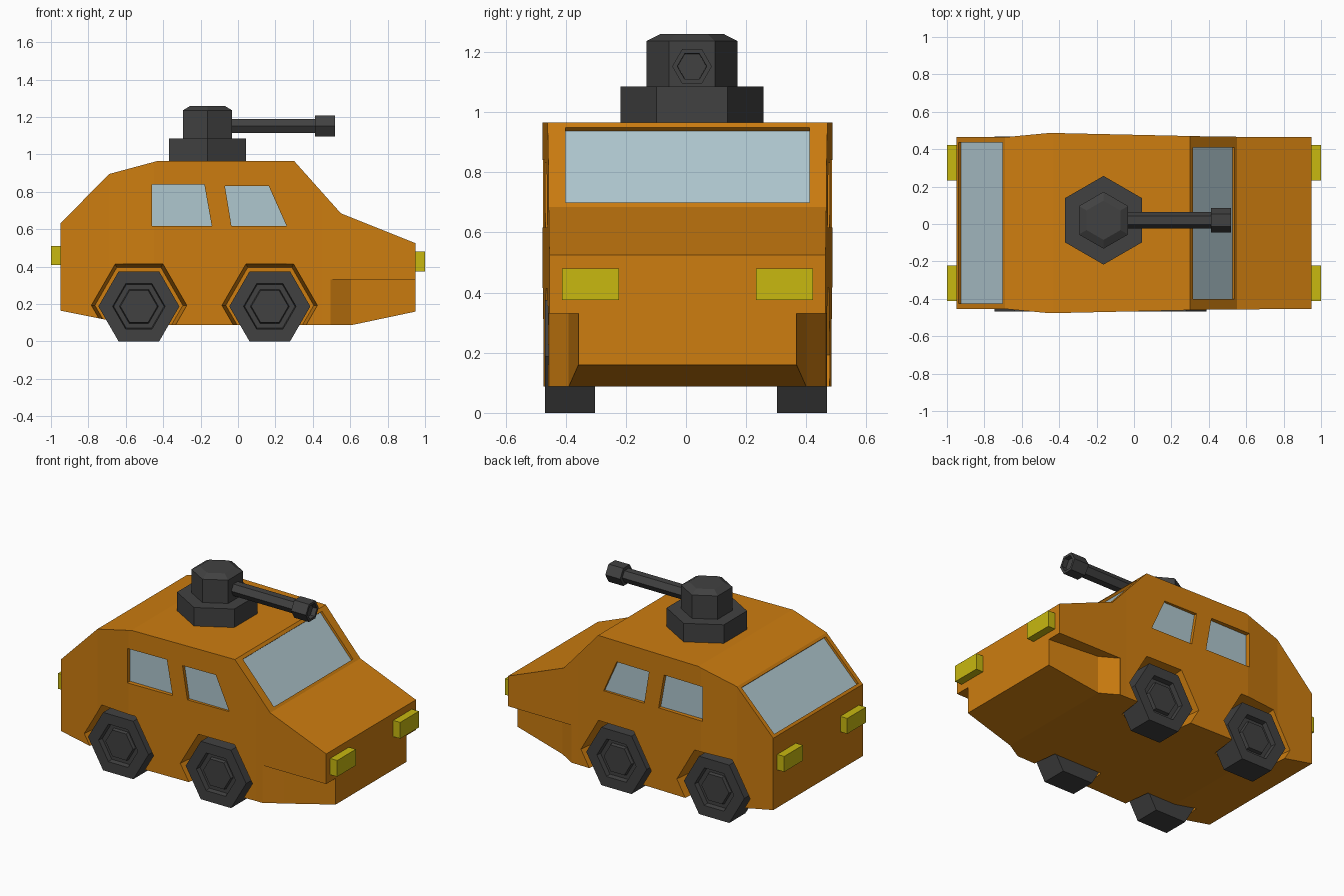
import bpy, bmesh, math
from mathutils import Vector

if "Cube" in bpy.data.objects:
    bpy.data.objects.remove(bpy.data.objects["Cube"])


def mat(name, rgb):
    m = bpy.data.materials.new(name)
    m.diffuse_color = (*rgb, 1)
    m.use_nodes = True
    m.node_tree.nodes["Principled BSDF"].inputs["Base Color"].default_value = m.diffuse_color
    return m


ORANGE = mat("orange_paint", (0.61, 0.205, 0.005))
GLASS = mat("glass", (0.43, 0.57, 0.62))
YELLOW = mat("yellow_light", (0.58, 0.48, 0.005))
DARK = mat("dark_metal", (0.053, 0.053, 0.053))
C = 0.005  # small sideways offset of the body centre


def to3d(p, t, axis):
    a, b = p
    return {"x": (t, a, b), "y": (a, t, b), "z": (a, b, t)}[axis]


def loft(name, sections, axis, material=None, steps=()):
    """Join 2D sections [(points, position)] along an axis.
    steps = (inset, push) pairs applied to the last cap."""
    bm = bmesh.new()
    rings = [[bm.verts.new(to3d(p, t, axis)) for p in pts] for pts, t in sections]
    for r0, r1 in zip(rings, rings[1:]):
        n = len(r0)
        for i in range(n):
            bm.faces.new((r0[i], r0[(i + 1) % n], r1[(i + 1) % n], r1[i]))
    bm.faces.new(rings[0])
    cap = bm.faces.new(rings[-1])
    bmesh.ops.recalc_face_normals(bm, faces=bm.faces[:])
    normal = cap.normal.copy()
    for inset, push in steps:
        bmesh.ops.inset_individual(bm, faces=[cap], thickness=inset)
        bmesh.ops.translate(bm, verts=cap.verts[:], vec=normal * push)
    me = bpy.data.meshes.new(name)
    bm.to_mesh(me)
    bm.free()
    ob = bpy.data.objects.new(name, me)
    bpy.context.collection.objects.link(ob)
    if material:
        me.materials.append(material)
    return ob


def prism(name, pts, axis, a, b, material=None, steps=()):
    return loft(name, [(pts, a), (pts, b)], axis, material, steps)


def hexagon(cx, cy, r, turn=0):
    return [(cx + r * math.cos(math.radians(60 * i + turn)),
             cy + r * math.sin(math.radians(60 * i + turn))) for i in range(6)]


def rect(a0, a1, b0, b1):
    return [(a0, b0), (a1, b0), (a1, b1), (a0, b1)]


def boolean(ob, cutter, op="DIFFERENCE"):
    m = ob.modifiers.new("cut", "BOOLEAN")
    m.operation, m.object, m.solver = op, cutter, "EXACT"
    bpy.context.view_layer.objects.active = ob
    bpy.ops.object.modifier_apply(modifier=m.name)
    bpy.data.objects.remove(cutter)


def slope_panel(p, q, s0, s1, d0, d1):
    """Strip along the slope p-q, between depths d0 and d1 from its surface."""
    p, q = Vector(p), Vector(q)
    d = q - p
    n = Vector((-d.y, d.x)).normalized()
    return [tuple(p + d * s + n * h) for s, h in ((s0, d0), (s1, d0), (s1, d1), (s0, d1))]


# Body: side profile intersected with the slightly bulged plan
profile = [(-0.95, 0.165), (-0.95, 0.63), (-0.69, 0.895), (-0.43, 0.965), (0.30, 0.965),
           (0.55, 0.685), (0.95, 0.525), (0.95, 0.16), (0.605, 0.087), (-0.56, 0.087)]
half = [(-1, 0.459), (-0.69, 0.459), (-0.45, 0.482), (0.45, 0.462), (1, 0.459)]
plan = [(x, C - w) for x, w in half] + [(x, C + w) for x, w in reversed(half)]
body = prism("body", profile, "y", -0.6, 0.6, ORANGE)
boolean(body, prism("plan_cutter", plan, "z", -0.1, 1.2), "INTERSECT")

# Front corner notches, wheel arches and side window recesses
wheel_x = {"rear": -0.53, "front": 0.17}
windows = {
    "rear": [(-0.46, 0.617), (-0.14, 0.617), (-0.18, 0.84), (-0.46, 0.84)],
    "front": [(-0.035, 0.617), (0.26, 0.617), (0.165, 0.83), (-0.07, 0.83)],
}
for side, s in (("right", -1), ("left", 1)):
    notch = [(0.495, 0.46), (0.605, 0.395), (1.0, 0.358), (1.0, 0.6), (0.495, 0.6)]
    boolean(body, prism("notch_cutter", [(x, C + s * y) for x, y in notch], "z", -0.1, 0.33))
    for end, x in wheel_x.items():
        boolean(body, loft("arch_cutter", [(hexagon(x, 0.193, 0.235), s * 0.30),
                                           (hexagon(x, 0.193, 0.262), s * 0.52)], "y"))
    for end, pts in windows.items():
        boolean(body, prism("window_cutter", pts, "y", C + s * 0.45, C + s * 0.6))
        prism(f"{end}_window_{side}", pts, "y", C + s * 0.44, C + s * 0.453, GLASS)

# Windscreen and rear window in recesses on the slopes
for name, p, q, s0, s1, w in (
        ("windscreen", (0.30, 0.965), (0.55, 0.685), 0.06, 0.95, 0.405),
        ("rear_window", (-0.95, 0.63), (-0.69, 0.895), 0.05, 0.95, 0.43)):
    boolean(body, prism("screen_cutter", slope_panel(p, q, s0, s1, -0.02, 0.1), "y", C - w, C + w))
    prism(name, slope_panel(p, q, s0, s1, -0.03, -0.016), "y", C - w, C + w, GLASS)

# Wheels with stepped hubs, and lights
hub_steps = ((0.076, 0), (0.006, -0.03), (0.03, 0), (0.006, 0.02), (0.025, 0))
for side, s in (("right", -1), ("left", 1)):
    for end, x in wheel_x.items():
        prism(f"{end}_wheel_{side}", hexagon(x, 0.1875, 0.2165), "y",
              s * 0.303, s * 0.469, DARK, hub_steps)
    y0, y1 = C + s * 0.227, C + s * 0.418
    prism(f"headlight_{side}", rect(y0, y1, 0.375, 0.48), "x", 0.94, 1.0, YELLOW)
    prism(f"tail_light_{side}", rect(y0, y1, 0.41, 0.51), "x", -0.94, -1.0, YELLOW)

# Roof turret: base, head with chamfered top
tx, ty, gz = -0.163, 0.02, 1.152
prism("turret_base", hexagon(tx, ty, 0.237, 30), "z", 0.955, 1.085, DARK)
loft("turret_head", [(hexagon(tx, ty, 0.152, 30), 1.08), (hexagon(tx, ty, 0.152, 30), 1.236),
                     (hexagon(tx, ty, 0.105, 30), 1.26)], "z", DARK)

# Gun barrel and hollow muzzle
prism("gun_barrel", hexagon(ty, gz, 0.044), "x", -0.06, 0.42, DARK)
prism("gun_muzzle", hexagon(ty, gz, 0.066), "x", 0.412, 0.518, DARK,
      ((0.017, 0), (0.001, -0.03)))
